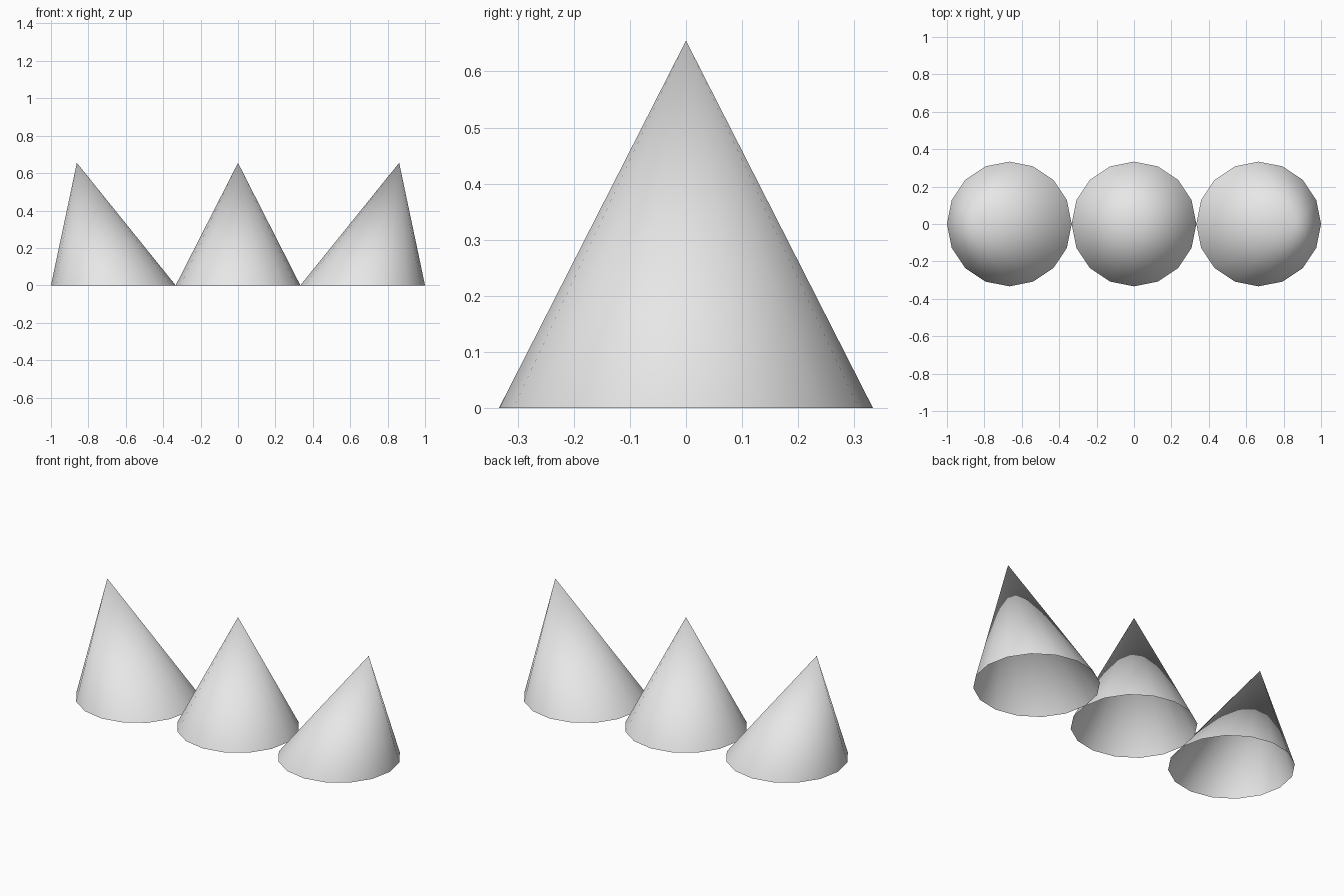
import bpy
import bmesh
import math

default = bpy.data.objects.get("Cube")
if default:
    bpy.data.objects.remove(default, do_unlink=True)

RADIUS = 1 / 3
HEIGHT = 0.655
SIDES = 16

# Plain grey material
grey = bpy.data.materials.new("light_grey")
grey.use_nodes = True
colour = (0.8, 0.8, 0.8, 1.0)
grey.diffuse_color = colour
grey.node_tree.nodes["Principled BSDF"].inputs["Base Color"].default_value = colour


def open_cone(name, centre_x, lean):
    """Hollow cone without a base, its tip shifted sideways by lean."""
    bm = bmesh.new()
    tip = bm.verts.new((lean, 0, HEIGHT))
    rim = []
    for i in range(SIDES):
        a = 2 * math.pi * i / SIDES
        rim.append(bm.verts.new((RADIUS * math.cos(a), RADIUS * math.sin(a), 0)))
    for i in range(SIDES):
        face = bm.faces.new((rim[i], rim[(i + 1) % SIDES], tip))
        face.smooth = True
    mesh = bpy.data.meshes.new(name)
    bm.to_mesh(mesh)
    bm.free()
    mesh.materials.append(grey)
    obj = bpy.data.objects.new(name, mesh)
    obj.location.x = centre_x
    bpy.context.collection.objects.link(obj)


# Upright middle cone and two outward-leaning side cones
open_cone("middle_cone", 0, 0)
for name, side in (("left_cone", 1), ("right_cone", -1)):
    open_cone(name, side * 2 * RADIUS, side * 0.195)
